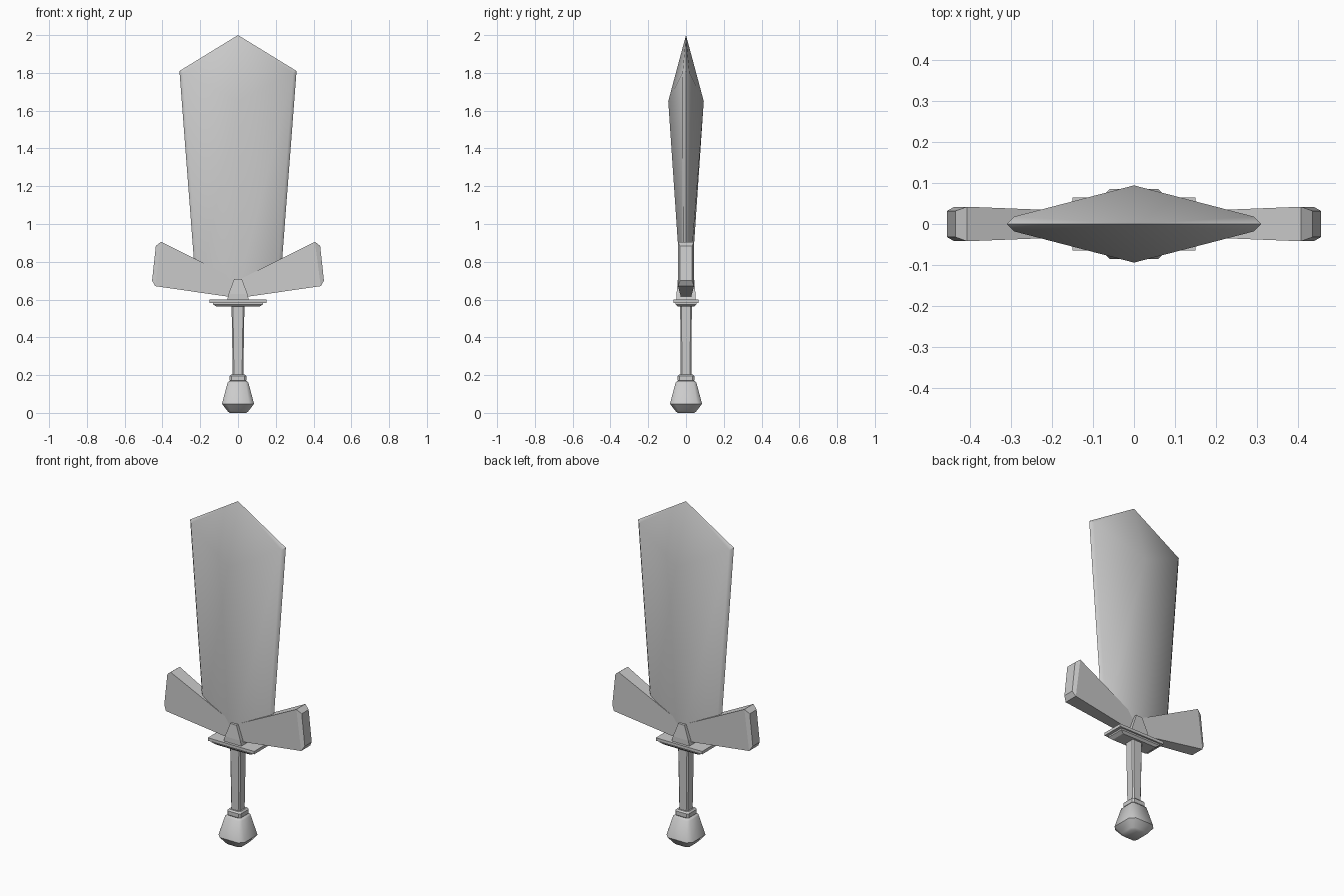
import bpy, bmesh, math

if "Cube" in bpy.data.objects:
    bpy.data.objects.remove(bpy.data.objects["Cube"])


def loft(name, rings, smooth=None, tip=None):
    """Skin a list of equal-length rings; close with caps or a tip point."""
    bm = bmesh.new()
    loops = [[bm.verts.new(p) for p in r] for r in rings]
    n = len(loops[0])
    for a, b in zip(loops, loops[1:]):
        for i in range(n):
            j = (i + 1) % n
            bm.faces.new((a[i], a[j], b[j], b[i]))
    bm.faces.new(loops[0][::-1])
    if tip:
        t = bm.verts.new(tip)
        for i in range(n):
            bm.faces.new((loops[-1][i], loops[-1][(i + 1) % n], t))
    else:
        bm.faces.new(loops[-1])
    bmesh.ops.recalc_face_normals(bm, faces=bm.faces)
    me = bpy.data.meshes.new(name)
    bm.to_mesh(me)
    bm.free()
    ob = bpy.data.objects.new(name, me)
    bpy.context.collection.objects.link(ob)
    if smooth:
        bpy.ops.object.select_all(action='DESELECT')
        ob.select_set(True)
        bpy.context.view_layer.objects.active = ob
        bpy.ops.object.shade_smooth_by_angle(angle=math.radians(smooth))
    return ob


def block_ring(x, y, z, c=0.0):
    """Rectangle with half sizes x, y at height z, corners cut by c."""
    if not c:
        return [(x, -y, z), (x, y, z), (-x, y, z), (-x, -y, z)]
    return [(x, -y + c, z), (x, y - c, z), (x - c, y, z), (-x + c, y, z),
            (-x, y - c, z), (-x, -y + c, z), (-x + c, -y, z), (x - c, -y, z)]


def blade_ring(w, zw, bevel, ye, zb, yc, zc):
    """Edge, bevel and ridge points around the blade."""
    i = w - bevel
    return [(w, 0, zw), (i, ye, zb), (0, yc, zc), (-i, ye, zb),
            (-w, 0, zw), (-i, -ye, zb), (0, -yc, zc), (i, -ye, zb)]


# Blade with raised ridge and narrow bevelled edges
loft("blade", [blade_ring(0.222, 0.66, 0.016, 0.016, 0.66, 0.027, 0.66),
               blade_ring(0.31, 1.81, 0.018, 0.018, 1.80, 0.094, 1.65)],
     smooth=40, tip=(0, 0, 2.0))

# Flared guard wings, outer end chamfered
outline = [(0, 0.61), (0.43, 0.671), (0.44, 0.682), (0.434, 0.884),
           (0.407, 0.905), (0, 0.702)]
for side, label in ((1, "right"), (-1, "left")):
    def section(x, z0, z1, y):
        return [(side * x0, s * y, z) for x0, s, z in
                ((x[0], -1, z0), (x[0], 1, z0), (x[1], 1, z1), (x[1], -1, z1))]
    loft("guard_wing_" + label, [
        section((0, 0), 0.608, 0.702, 0.026),
        section((0.438, 0.407), 0.671, 0.906, 0.042),
        section((0.455, 0.435), 0.70, 0.884, 0.032)])

# Tapered block at the centre of the guard
loft("guard_centre", [block_ring(0.057, 0.05, 0.598), block_ring(0.05, 0.05, 0.63),
                      block_ring(0.02, 0.043, 0.71)])

# Stepped guard plate
loft("guard_plate", [block_ring(0.15, 0.065, 0.583), block_ring(0.15, 0.065, 0.60)])
loft("guard_plate_lower", [block_ring(0.112, 0.043, 0.562),
                           block_ring(0.132, 0.055, 0.574),
                           block_ring(0.132, 0.055, 0.584)])

# Grip
loft("grip", [block_ring(0.028, 0.028, 0.19, 0.007),
              block_ring(0.034, 0.031, 0.565, 0.007)])

# Collar above the pommel
loft("collar", [block_ring(0.036, 0.036, 0.163, 0.008), block_ring(0.044, 0.044, 0.172, 0.009),
                block_ring(0.044, 0.044, 0.195, 0.009), block_ring(0.036, 0.036, 0.203, 0.008)])

# Pommel
loft("pommel", [block_ring(0.045, 0.045, 0.0, 0.014), block_ring(0.055, 0.055, 0.009, 0.017),
                block_ring(0.085, 0.085, 0.048, 0.026),
                block_ring(0.055, 0.055, 0.16, 0.015), block_ring(0.046, 0.046, 0.168, 0.013)],
     smooth=50)
